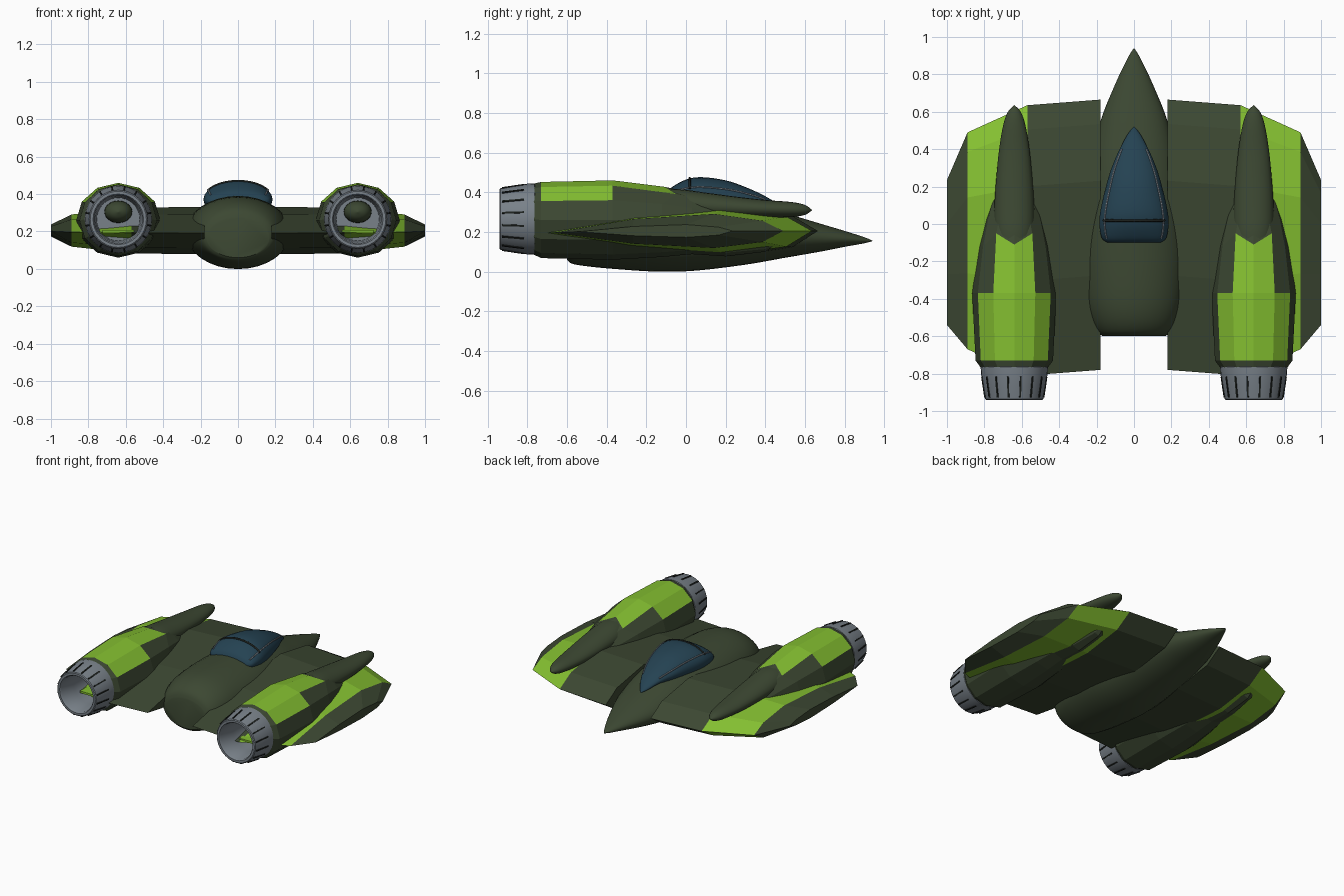
import bpy, bmesh, math
from mathutils import Matrix, Vector

if "Cube" in bpy.data.objects:
    bpy.data.objects.remove(bpy.data.objects["Cube"])


def material(name, rgb):
    m = bpy.data.materials.new(name)
    m.diffuse_color = (*rgb, 1)
    m.use_nodes = True
    m.node_tree.nodes["Principled BSDF"].inputs["Base Color"].default_value = m.diffuse_color
    return m


DARK = material("dark_green", (0.045, 0.064, 0.032))
LIME = material("lime_green", (0.23, 0.52, 0.03))
GLASS = material("canopy_blue", (0.018, 0.055, 0.085))
STEEL = material("steel_grey", (0.19, 0.22, 0.25))
BLACK = material("slot_black", (0.012, 0.015, 0.013))


def finish(name, bm, mats, smooth=None, mirror=False, rule=None):
    """Turn a bmesh into an object, with colours by rule."""
    bmesh.ops.recalc_face_normals(bm, faces=bm.faces)
    if rule:
        for f in bm.faces:
            f.material_index = rule(f.calc_center_median())
    me = bpy.data.meshes.new(name)
    bm.to_mesh(me)
    bm.free()
    for m in mats:
        me.materials.append(m)
    if smooth:
        me.polygons.foreach_set("use_smooth", [True] * len(me.polygons))
        me.set_sharp_from_angle(angle=math.radians(smooth))
    ob = bpy.data.objects.new(name, me)
    bpy.context.collection.objects.link(ob)
    if mirror:
        ob.modifiers.new("mirror", "MIRROR").use_mirror_merge = False
    return ob


def skin(loops, caps=(True, True)):
    """Join closed loops of points with quads."""
    bm = bmesh.new()
    vs = [[bm.verts.new(p) for p in loop] for loop in loops]
    n = len(vs[0])
    for a, b in zip(vs, vs[1:]):
        for i in range(n):
            bm.faces.new((a[i], a[(i + 1) % n], b[(i + 1) % n], b[i]))
    if caps[0]:
        bm.faces.new(vs[0])
    if caps[1]:
        bm.faces.new(vs[-1])
    return bm


def ease(rings, steps=4):
    """Smoothly interpolate rings of (y, half width, z centre, half height)."""
    out = []
    for i in range(len(rings) - 1):
        p = [Vector(rings[min(max(i + k, 0), len(rings) - 1)]) for k in (-1, 0, 1, 2)]
        for s in range(steps):
            t = s / steps
            out.append(0.5 * (2 * p[1] + (p[2] - p[0]) * t
                              + (2 * p[0] - 5 * p[1] + 4 * p[2] - p[3]) * t * t
                              + (3 * p[1] - p[0] - 3 * p[2] + p[3]) * t ** 3))
    return out + [Vector(rings[-1])]


def ovals(rings, seg, cx=0.0):
    return [[(cx + max(w, .001) * math.sin(k * math.tau / seg), y,
              z + max(h, .001) * math.cos(k * math.tau / seg)) for k in range(seg)]
            for y, w, z, h in rings]


def tube(name, pts, r, mat):
    cu = bpy.data.curves.new(name, "CURVE")
    cu.dimensions = "3D"
    cu.bevel_depth, cu.bevel_resolution, cu.use_fill_caps = r, 1, True
    sp = cu.splines.new("POLY")
    sp.points.add(len(pts) - 1)
    for q, p in zip(sp.points, pts):
        q.co = (*p, 1)
    cu.materials.append(mat)
    bpy.context.collection.objects.link(bpy.data.objects.new(name, cu))


# central hull
hull = [(-.6, .165, .165, .105), (-.575, .2, .18, .14), (-.5, .235, .195, .168),
        (-.38, .262, .2, .185), (-.15, .28, .195, .195), (.05, .268, .195, .19),
        (.3, .238, .192, .157), (.5, .193, .182, .112), (.6, .162, .176, .089),
        (.7, .121, .17, .065), (.8, .077, .165, .04), (.9, .027, .158, .015),
        (.94, .001, .155, .001)]
finish("hull", skin(ovals(ease(hull), 32)), [DARK], smooth=40)

# cockpit canopy, its side rails and cross bar
canopy = ease([(-.1, .14, .36, .03), (-.075, .172, .365, .058), (0, .185, .37, .094),
               (.08, .178, .37, .106), (.2, .15, .366, .094), (.3, .12, .36, .066),
               (.4, .077, .345, .035), (.48, .034, .31, .018), (.52, .001, .288, .001)])
finish("canopy", skin(ovals(canopy, 24)), [GLASS], smooth=45)
a = math.radians(32)
for s, side in ((1, "right"), (-1, "left")):
    tube("canopy_rail_" + side,
         [(s * w * math.cos(a), y, z + h * math.sin(a))
          for y, w, z, h in canopy if -.08 < y < .42], .005, STEEL)
bar = min(canopy, key=lambda r: abs(r[0] - .02))
tube("canopy_bar", [(bar[1] * math.cos(t), bar[0], bar[2] + bar[3] * math.sin(t))
                    for t in (math.radians(28 + 124 * k / 12) for k in range(13))], .007, BLACK)

# wings: faceted section, stations along x of (x, trailing y, leading y, thickness)
section = [(0, -.1), (.35, .7), (.7, 1), (.91, .6), (1, 0), (.91, -.65), (.7, -1), (.35, -.75)]
stations = [(.18, -.78, .665, .127), (.57, -.81, .635, .122),
            (.89, -.67, .49, .086), (1.0, -.54, .235, .032)]
wing = [[(x, y0 + (y1 - y0) * f, .205 + t * g) for f, g in section]
        for x, y0, y1, t in stations]
finish("wings", skin(wing), [DARK, LIME], mirror=True,
       rule=lambda c: int(.57 < c.x < .89))

# engine pods: twelve-sided, lime upper panels with a jagged front edge
CX, CZ = .64, .265
pod = ovals([(-.77, .178, CZ, .178), (-.73, .207, .26, .192), (-.37, .225, .26, .2),
             (-.12, .193, .252, .178), (.03, .16, .243, .155), (.2, .108, .215, .138),
             (.4, .06, .2, .1), (.52, .015, .2, .015)], 12, CX)
for k, dy in ((0, .01), (1, .07), (11, .07)):
    x, y, z = pod[3][k]
    pod[3][k] = (x, y + dy, z - .015 * dy / .07)


def pod_colour(c):
    limit = .18 if c.y < -.37 else .08
    return int(-.73 < c.y < -.12 and c.z > .3 and abs(c.x - CX) < limit)


finish("engine_pods", skin(pod, (False, True)), [DARK, LIME], mirror=True, rule=pod_colour)

# rounded spikes on top of the pods
spike = ease([(-.2, .09, .335, .075), (-.05, .108, .338, .079), (.1, .106, .33, .068),
              (.25, .096, .322, .056), (.4, .081, .316, .045), (.53, .059, .313, .038),
              (.6, .034, .311, .025), (.635, .001, .31, .001)])
finish("pod_spikes", skin(ovals(spike, 20, CX)), [DARK], smooth=40, mirror=True)

# exhaust nozzles: outer shell, rim and hollow inside
profile = [(-.755, .165), (-.765, .18), (-.8, .178), (-.87, .168), (-.935, .156),
           (-.94, .15), (-.94, .135), (-.93, .128), (-.8, .122), (-.62, .115)]
finish("exhaust_nozzles", skin(ovals([(y, r, CZ, r) for y, r in profile], 32, CX), (False, True)),
       [STEEL], smooth=35, mirror=True)

# dark slots around the nozzles
bm = bmesh.new()
for k in range(16):
    m = (Matrix.Translation((CX, -.872, CZ)) @ Matrix.Rotation((k + .5) * math.tau / 16, 4, "Y")
         @ Matrix.Translation((0, 0, .167)) @ Matrix.Rotation(.15, 4, "X")
         @ Matrix.Diagonal((.009, .112, .009, 1)))
    bmesh.ops.create_cube(bm, size=1, matrix=m)
finish("nozzle_slots", bm, [BLACK], mirror=True)

# inner exhaust cone and lime vane seen through the nozzle
cone = ease([(-.74, .001, .305, .001), (-.72, .045, .305, .035),
             (-.68, .07, .305, .055), (-.615, .075, .305, .06)])
finish("exhaust_cone", skin(ovals(cone, 20, CX)), [DARK], smooth=40, mirror=True)
bm = bmesh.new()
bmesh.ops.create_cube(bm, size=1, matrix=Matrix.Translation((CX, -.7, .2))
                      @ Matrix.Diagonal((.17, .16, .014, 1)))
finish("exhaust_vane", bm, [LIME], mirror=True)
